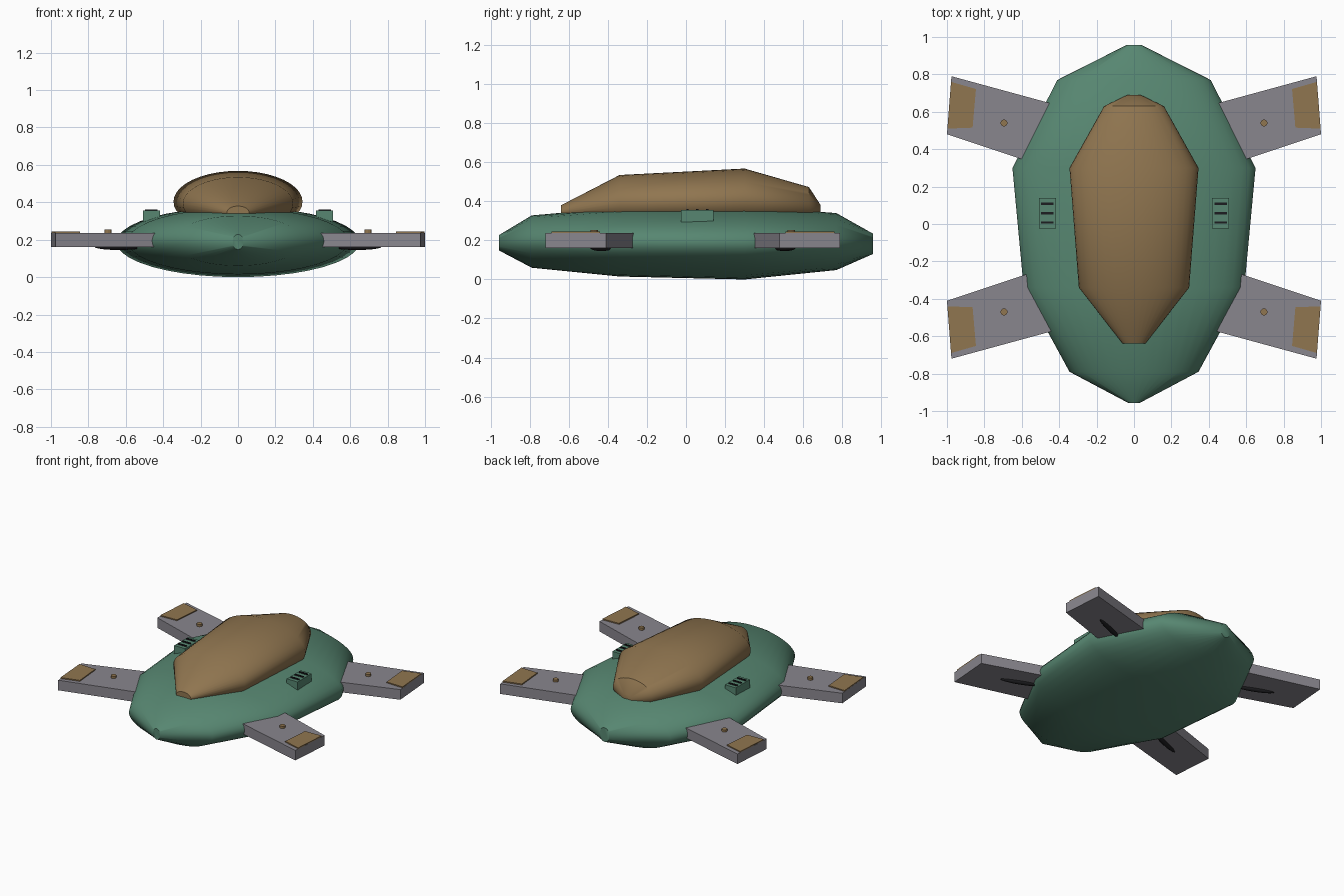
import bpy, bmesh, math
from mathutils import Matrix

if "Cube" in bpy.data.objects:
    bpy.data.objects.remove(bpy.data.objects["Cube"])


def material(name, rgb):
    m = bpy.data.materials.new(name)
    m.diffuse_color = (*rgb, 1)
    m.use_nodes = True
    m.node_tree.nodes["Principled BSDF"].inputs["Base Color"].default_value = m.diffuse_color
    return m


GREEN = material("hull green", (0.095, 0.24, 0.165))
BROWN = material("canopy brown", (0.28, 0.18, 0.08))
GREY = material("wing grey", (0.25, 0.24, 0.27))
BLACK = material("vent black", (0.012, 0.012, 0.014))


def finish(bm, name, mat, smooth=False):
    bmesh.ops.recalc_face_normals(bm, faces=bm.faces)
    mesh = bpy.data.meshes.new(name)
    bm.to_mesh(mesh)
    bm.free()
    mesh.materials.append(mat)
    obj = bpy.data.objects.new(name, mesh)
    bpy.context.collection.objects.link(obj)
    if smooth:
        bpy.ops.object.select_all(action='DESELECT')
        obj.select_set(True)
        bpy.context.view_layer.objects.active = obj
        bpy.ops.object.shade_smooth_by_angle(angle=math.radians(40))
    return obj


def loft(name, stations, mat, n=40):
    """Elliptical rings along y: (y, half width, bottom z, top z)."""
    bm = bmesh.new()
    rings = []
    for y, w, z0, z1 in stations:
        c, h = (z0 + z1) / 2, (z1 - z0) / 2
        rings.append([bm.verts.new((w * math.cos(2 * math.pi * i / n), y,
                                    c + h * math.sin(2 * math.pi * i / n)))
                      for i in range(n)])
    for a, b in zip(rings, rings[1:]):
        for i in range(n):
            j = (i + 1) % n
            bm.faces.new((a[i], a[j], b[j], b[i]))
    bm.faces.new(rings[0])
    bm.faces.new(rings[-1])
    return finish(bm, name, mat, True)


def slab(name, outline, z0, z1, mat):
    """Vertical extrusion of a flat outline."""
    bm = bmesh.new()
    low = [bm.verts.new((x, y, z0)) for x, y in outline]
    top = [bm.verts.new((x, y, z1)) for x, y in outline]
    bm.faces.new(low)
    bm.faces.new(top)
    for i in range(len(low)):
        j = (i + 1) % len(low)
        bm.faces.new((low[i], low[j], top[j], top[i]))
    return finish(bm, name, mat)


def rect(x0, x1, y0, y1):
    return [(x0, y0), (x1, y0), (x1, y1), (x0, y1)]


# Body and canopy
loft("hull", [(-0.957, 0.03, 0.148, 0.228), (-0.79, 0.345, 0.06, 0.328),
              (-0.34, 0.59, 0.015, 0.368), (0.30, 0.65, 0.0, 0.375),
              (0.77, 0.41, 0.048, 0.34), (0.957, 0.04, 0.13, 0.235)], GREEN)
loft("canopy", [(-0.64, 0.06, 0.31, 0.38), (-0.34, 0.295, 0.25, 0.535),
                (0.30, 0.345, 0.24, 0.568), (0.63, 0.16, 0.28, 0.473),
                (0.69, 0.035, 0.32, 0.38)], BROWN)

WING = [(0.40, -0.563), (0.976, -0.72), (1.0, -0.41), (0.40, -0.21)]
PLATE = [(0.845, -0.652), (0.978, -0.69), (0.997, -0.44), (0.863, -0.445)]

for sx, side in ((1, "right"), (-1, "left")):
    # Four wings, the rear pair mirrored from the front pair
    for end in ("front", "rear"):
        tag = f"{end}_{side}"

        def place(x, y):
            return sx * x, (y if end == "front" else 0.07 - y)

        slab(f"wing_{tag}", [place(*p) for p in WING], 0.162, 0.237, GREY)
        slab(f"tip_plate_{tag}", [place(*p) for p in PLATE], 0.236, 0.245, BROWN)
        bx, by = place(0.695, -0.47)
        slab(f"bolt_{tag}", [(bx + 0.019 * math.cos(a * math.pi / 6),
                              by + 0.019 * math.sin(a * math.pi / 6))
                             for a in range(12)], 0.23, 0.254, BROWN)
        # Slim dark pod under the wing
        (ax, ay), (cx, cy) = place(0.77, -0.49), place(0.50, -0.38)
        bm = bmesh.new()
        bmesh.ops.create_uvsphere(
            bm, u_segments=16, v_segments=10, radius=1,
            matrix=Matrix.Translation(((ax + cx) / 2, (ay + cy) / 2, 0.163))
            @ Matrix.Rotation(math.atan2(ay - cy, ax - cx), 4, 'Z')
            @ Matrix.Diagonal((0.145, 0.018, 0.018, 1)))
        finish(bm, f"under_pod_{tag}", BLACK, True)

    # Vent box with three slats
    slab(f"vent_{side}", rect(sx * 0.418, sx * 0.508, -0.025, 0.14),
         0.29, 0.355, GREEN)
    for k in range(3):
        y = 0.008 + 0.05 * k
        slab(f"vent_slat_{side}_{k + 1}",
             rect(sx * 0.43, sx * 0.498, y - 0.006, y + 0.006),
             0.35, 0.362, BLACK)
